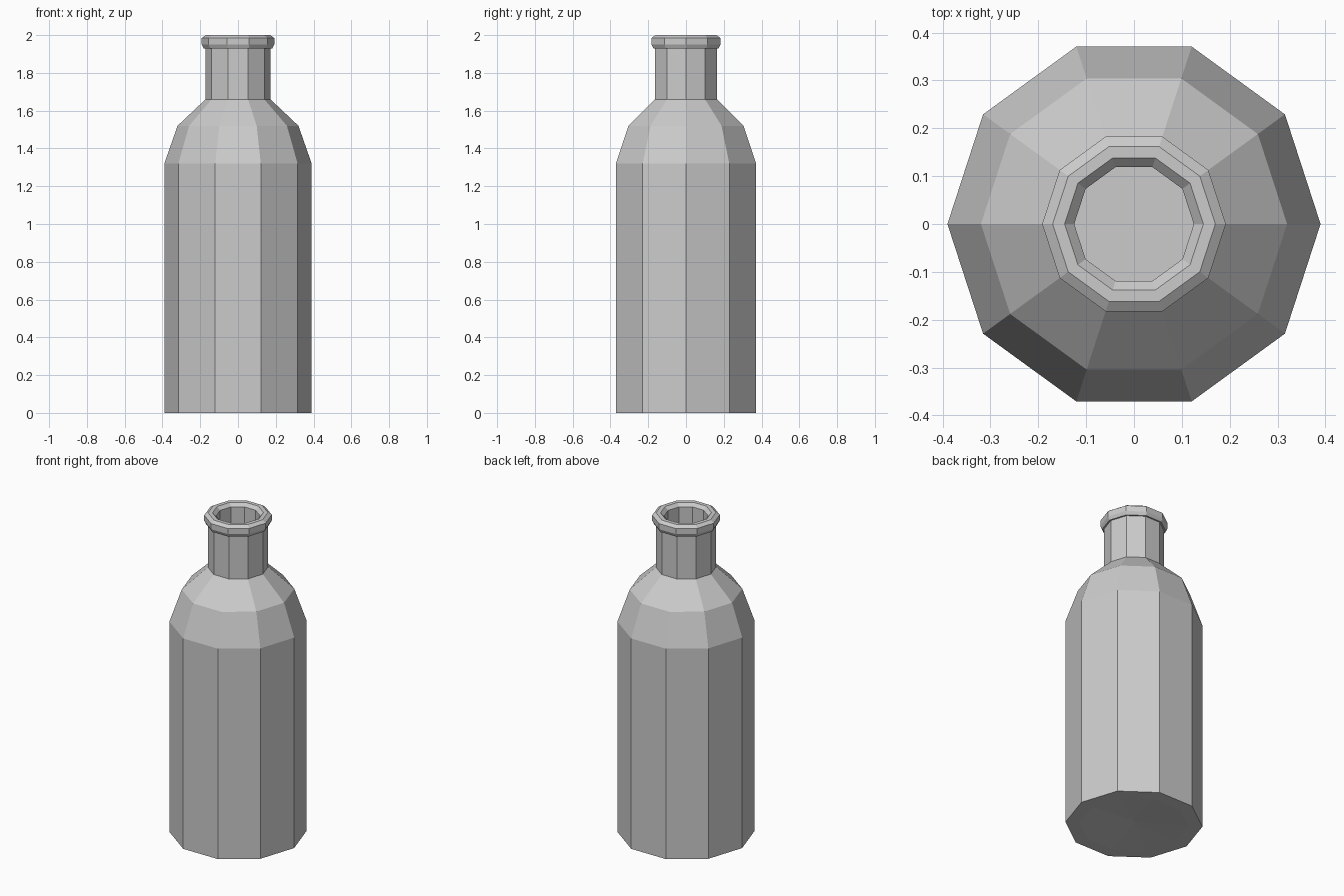
import bpy, bmesh
from math import cos, sin, tau

if "Cube" in bpy.data.objects:
    bpy.data.objects.remove(bpy.data.objects["Cube"])

SIDES = 10


def lathe(name, profile):
    """Revolve (radius, height) points about z; radius 0 becomes a pole."""
    bm = bmesh.new()
    rings = []
    for r, z in profile:
        n = 1 if r == 0 else SIDES
        rings.append([bm.verts.new((r * cos(tau * i / SIDES), r * sin(tau * i / SIDES), z))
                      for i in range(n)])
    for a, b in zip(rings, rings[1:]):
        for i in range(SIDES):
            j = (i + 1) % SIDES
            if len(a) == 1:
                bm.faces.new((a[0], b[j], b[i]))
            elif len(b) == 1:
                bm.faces.new((a[i], a[j], b[0]))
            else:
                bm.faces.new((a[i], a[j], b[j], b[i]))
    bmesh.ops.recalc_face_normals(bm, faces=bm.faces)
    mesh = bpy.data.meshes.new(name)
    bm.to_mesh(mesh)
    bm.free()
    obj = bpy.data.objects.new(name, mesh)
    bpy.context.collection.objects.link(obj)
    return obj


# Slightly dished base, body and two-step shoulder
outside = [(0, 0.02), (0.31, 0), (0.39, 0), (0.39, 1.32), (0.32, 1.52), (0.172, 1.66)]
# Neck and bevelled lip
lip = [(0.172, 1.93), (0.182, 1.93), (0.192, 1.95), (0.192, 1.985), (0.17, 2.0), (0.145, 2.0)]
# Hollow interior
inside = [(0.125, 1.98), (0.125, 1.64), (0.28, 1.49), (0.345, 1.31), (0.345, 0.06), (0, 0.06)]

lathe("bottle", outside + lip + inside)
